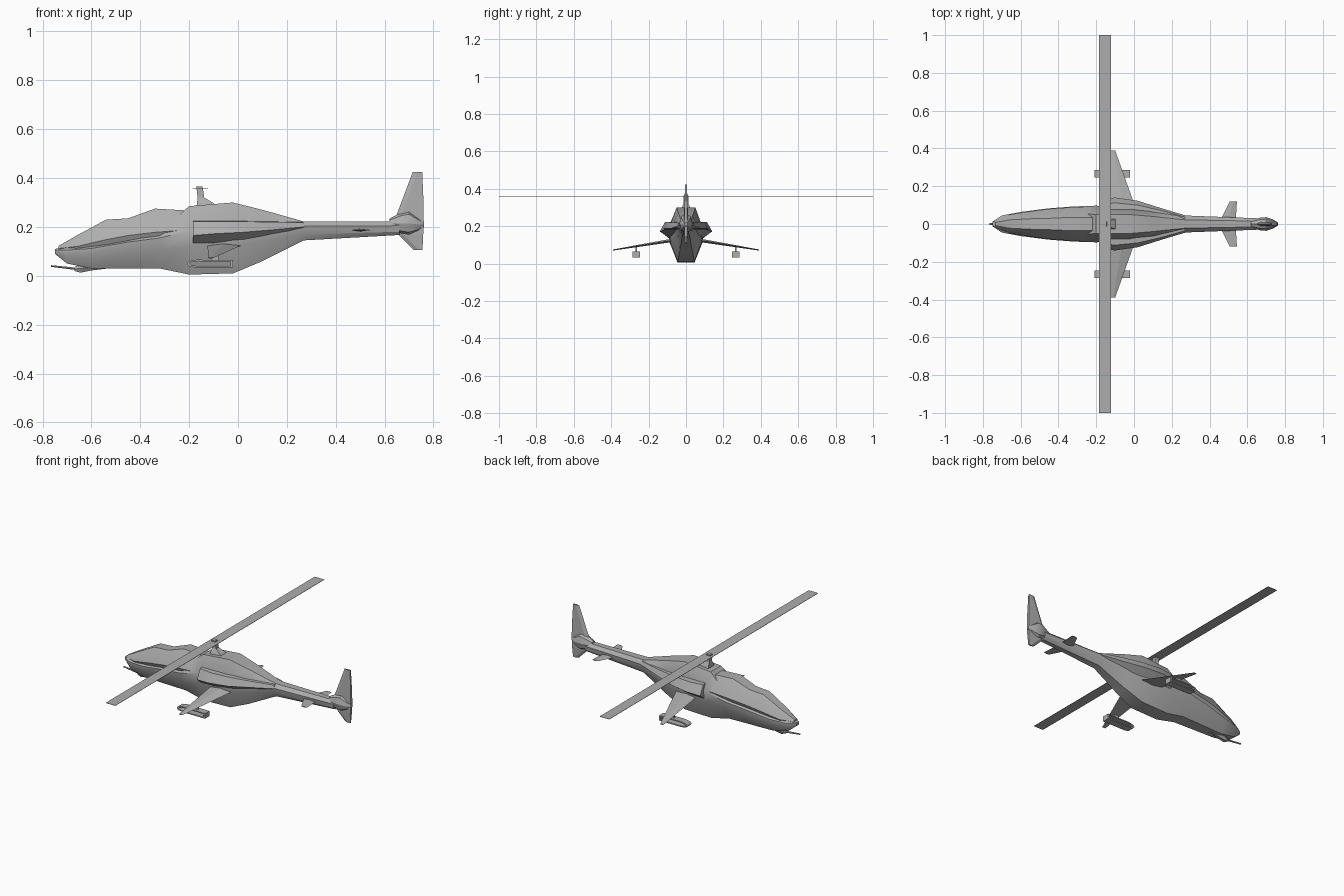
import bpy, bmesh, math
from mathutils import Vector

if "Cube" in bpy.data.objects:
    bpy.data.objects.remove(bpy.data.objects["Cube"])

grey = bpy.data.materials.new("light_grey")
grey.diffuse_color = (0.42, 0.42, 0.42, 1)
grey.use_nodes = True
grey.node_tree.nodes["Principled BSDF"].inputs["Base Color"].default_value = grey.diffuse_color


def finish(name, bm, smooth=0):
    bmesh.ops.recalc_face_normals(bm, faces=bm.faces)
    mesh = bpy.data.meshes.new(name)
    bm.to_mesh(mesh)
    bm.free()
    mesh.materials.append(grey)
    ob = bpy.data.objects.new(name, mesh)
    bpy.context.collection.objects.link(ob)
    if smooth:
        bpy.ops.object.select_all(action='DESELECT')
        ob.select_set(True)
        bpy.context.view_layer.objects.active = ob
        bpy.ops.object.shade_smooth_by_angle(angle=math.radians(smooth))
    return ob


def loft(name, rings, smooth=0):
    """Skin a closed body through rings of points, capping both ends."""
    bm = bmesh.new()
    vs = [[bm.verts.new(p) for p in r] for r in rings]
    n = len(vs[0])
    for a, b in zip(vs, vs[1:]):
        for i in range(n):
            j = (i + 1) % n
            bm.faces.new((a[i], a[j], b[j], b[i]))
    bm.faces.new(vs[0])
    bm.faces.new(vs[-1])
    return finish(name, bm, smooth)


def symmetric_ring(row):
    """Row is x, then (half width, z) pairs from top to bottom."""
    x, rest = row[0], row[1:]
    half = [(x, rest[i], rest[i + 1]) for i in range(0, len(rest), 2)]
    return half + [(x, -y, z) for _, y, z in reversed(half)]


def mirrored_pair(name, rings, smooth=0):
    for side, s in (("left", 1), ("right", -1)):
        loft(side + "_" + name, [[(x, y * s, z) for x, y, z in r] for r in rings], smooth)


def box(x0, x1, y0, y1, z0, z1):
    return [[(x, y0, z0), (x, y1, z0), (x, y1, z1), (x, y0, z1)] for x in (x0, x1)]


# Fuselage and tail boom
hull = [
    (-.75, .008, .11, .012, .105, .012, .095, .008, .09),
    (-.70, .03, .118, .045, .105, .045, .085, .025, .05),
    (-.60, .045, .125, .064, .112, .062, .085, .03, .03),
    (-.45, .055, .15, .083, .138, .078, .095, .035, .03),
    (-.32, .06, .18, .093, .155, .085, .105, .04, .03),
    (-.20, .05, .285, .097, .185, .09, .12, .045, .005),
    (-.02, .05, .30, .085, .205, .085, .12, .045, .01),
    (.10, .04, .27, .07, .21, .06, .14, .035, .06),
    (.27, .022, .222, .045, .203, .04, .17, .02, .145),
    (.66, .015, .222, .03, .205, .025, .18, .012, .167),
]
loft("fuselage", [symmetric_ring(r) for r in hull], 28)

# Stepped canopy with an undercut sill
canopy = [
    (-.735, .008, .122, .014, .119, .02, .112, .015, .105),
    (-.66, .022, .165, .036, .15, .05, .12, .045, .11),
    (-.54, .028, .23, .048, .195, .069, .148, .056, .12),
    (-.45, .03, .235, .055, .205, .08, .165, .066, .138),
    (-.34, .035, .275, .064, .23, .088, .178, .075, .15),
    (-.22, .035, .268, .064, .23, .09, .187, .08, .165),
]
loft("canopy", [symmetric_ring(r) for r in canopy], 28)

# Engine housings on both sides
engine = [
    (-.185, .06, .225, .10, .222, .128, .165, .07, .118),
    (-.10, .06, .225, .112, .222, .140, .172, .07, .122),
    (.02, .05, .225, .10, .222, .123, .178, .06, .135),
    (.14, .03, .224, .072, .22, .085, .188, .04, .16),
    (.27, .015, .22, .036, .218, .046, .20, .02, .18),
]
mirrored_pair("engine", [[(r[0], r[i], r[i + 1]) for i in (1, 3, 5, 7)] for r in engine], 28)


def plate(stations):
    """Rings of a thin diamond wing: y, z, front x, back x, thickness."""
    return [[(a, y, z), ((a + b) / 2, y, z + t), (b, y, z), ((a + b) / 2, y, z - t)]
            for y, z, a, b, t in stations]


# Drooping stub wings
mirrored_pair("stub_wing", plate([(.04, .13, -.125, .025, .010), (.39, .073, -.122, -.10, .003)]))
# Horizontal stabilisers
mirrored_pair("stabiliser", plate([(.01, .187, .46, .535, .006), (.04, .187, .467, .54, .005),
                                   (.12, .187, .508, .545, .003)]))

# Open loop rails below the wings
outer = [(-.02, .033), (-.02, .064), (-.17, .066), (-.20, .06), (-.21, .05), (-.20, .038), (-.17, .033)]
cx, cz = -.11, .05
inner = [(cx + (x - cx) * .88, cz + (z - cz) * .6) for x, z in outer]
for side, s in (("left", 1), ("right", -1)):
    bm = bmesh.new()
    loops = [[bm.verts.new((x, s * y, z)) for x, z in pts]
             for pts, y in ((outer, .245), (outer, .287), (inner, .287), (inner, .245))]
    n = len(outer)
    for k in range(4):
        a, b = loops[k], loops[(k + 1) % 4]
        for i in range(n):
            j = (i + 1) % n
            bm.faces.new((a[i], a[j], b[j], b[i]))
    finish(side + "_rail", bm)
mirrored_pair("pylon", box(-.11, -.08, .262, .270, .06, .095))

# Main rotor: mast, hub and one long blade
mast = [(.28, -.17, -.085, .03), (.297, -.168, -.10, .025), (.32, -.165, -.138, .013),
        (.365, -.171, -.145, .012)]
loft("rotor_mast", [[(a, -w, z), (b, -w, z), (b, w, z), (a, w, z)] for z, a, b, w in mast])
loft("rotor_blade", box(-.186, -.122, -1, 1, .356, .358))

# Tail fin with a tapered section
fin = [(.105, .72, .755, .004), (.165, .66, .758, .010), (.225, .64, .76, .012),
       (.31, .672, .759, .009), (.424, .715, .754, .005)]
loft("tail_fin", [[(a, 0, z), (a + .02, -t, z), (b, -t * .8, z), (b, t * .8, z), (a + .02, t, z)]
                  for z, a, b, t in fin])

# Tail gearbox fairing
gearbox = [(.62, .212, .018, .022), (.67, .215, .034, .045), (.70, .215, .036, .052),
           (.735, .21, .025, .03), (.762, .21, .008, .010)]
loft("tail_gearbox", [[(x, w * math.cos(k * math.pi / 4), z + h * math.sin(k * math.pi / 4))
                       for k in range(8)] for x, z, w, h in gearbox], 30)

# Chin turret and gun barrel
turret = [(-.67, .028, .008, .009), (-.645, .03, .018, .02), (-.60, .034, .018, .014), (-.54, .036, .01, .008)]
loft("gun_turret", [[(x, w * math.cos(k * math.pi / 3), z + h * math.sin(k * math.pi / 3))
                     for k in range(6)] for x, z, w, h in turret])
loft("gun_barrel", [[(x, r * math.cos(k * math.pi / 3), z + r * math.sin(k * math.pi / 3))
                     for k in range(6)] for x, z, r in ((-.765, .04, .004), (-.64, .026, .006))])
